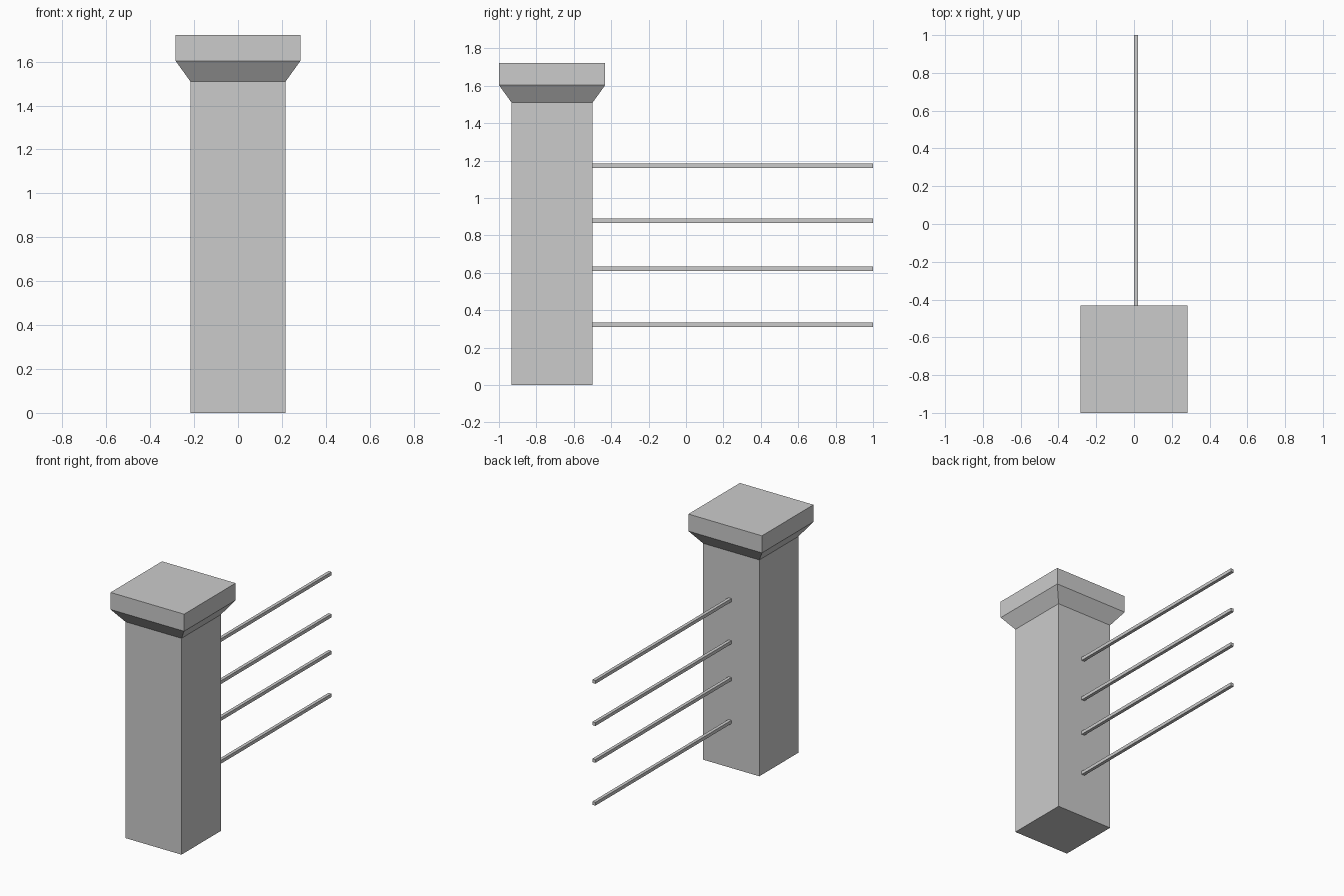
import bpy, bmesh

if "Cube" in bpy.data.objects:
    bpy.data.objects.remove(bpy.data.objects["Cube"])

POST_Y = -0.716


def make_object(name, bm):
    bmesh.ops.recalc_face_normals(bm, faces=bm.faces)
    mesh = bpy.data.meshes.new(name)
    bm.to_mesh(mesh)
    bm.free()
    obj = bpy.data.objects.new(name, mesh)
    bpy.context.collection.objects.link(obj)
    return obj


def square_stack(name, profile):
    """Loft square rings from (half width, height) pairs and close both ends."""
    bm = bmesh.new()
    rings = [[bm.verts.new((sx * h, POST_Y + sy * h, z))
              for sx, sy in ((-1, -1), (1, -1), (1, 1), (-1, 1))]
             for h, z in profile]
    for low, high in zip(rings, rings[1:]):
        for i in range(4):
            j = (i + 1) % 4
            bm.faces.new((low[i], low[j], high[j], high[i]))
    bm.faces.new(rings[0][::-1])
    bm.faces.new(rings[-1])
    return make_object(name, bm)


def box(name, lo, hi):
    bm = bmesh.new()
    bmesh.ops.create_cube(bm, size=1)
    for v in bm.verts:
        v.co = [(a + b) / 2 + c * (b - a) for a, b, c in zip(lo, hi, v.co)]
    return make_object(name, bm)


# Square post with flared neck and flat cap
square_stack("post", [(0.217, 0), (0.217, 1.51), (0.284, 1.603), (0.284, 1.722)])

# Four thin rails running back from the post
for n, z in enumerate((0.31, 0.609, 0.866, 1.16), 1):
    box(f"rail_{n}", (-0.001, POST_Y + 0.217, z), (0.022, 1.0, z + 0.023))
